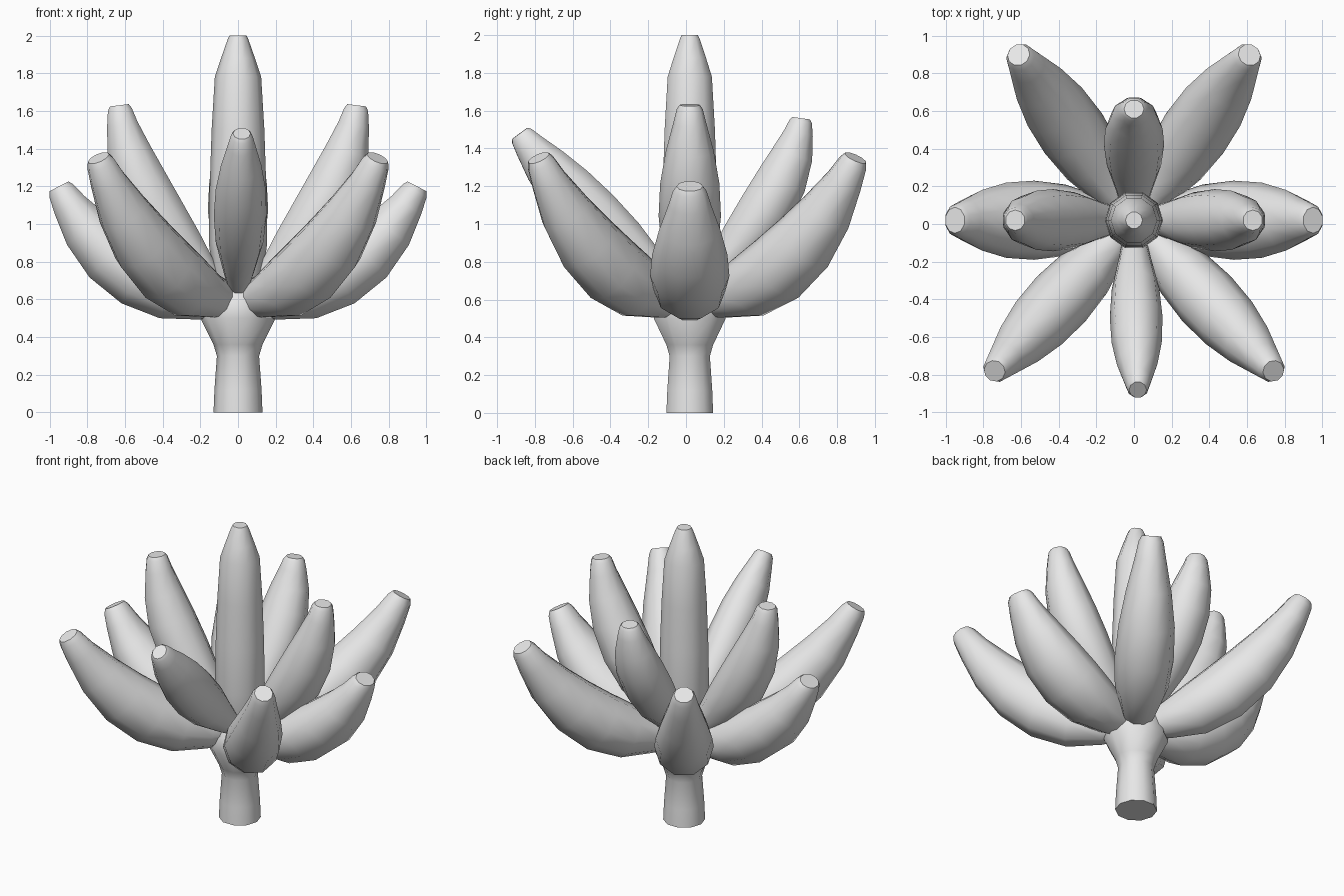
import bpy
import bmesh
import math
from mathutils import Vector

default_cube = bpy.data.objects.get("Cube")
if default_cube:
    bpy.data.objects.remove(default_cube, do_unlink=True)

SIDES = 10
CENTRE_Y = 0.02
UP = Vector((0, 0, 1))

grey = bpy.data.materials.new("plain grey")
grey.use_nodes = True
colour = (0.8, 0.8, 0.8, 1)
grey.diffuse_color = colour
grey.node_tree.nodes["Principled BSDF"].inputs["Base Color"].default_value = colour


def loft(name, rings):
    """Skin rings of (centre, axis a, axis b), where the axes carry the radii."""
    bm = bmesh.new()
    loops = []
    for centre, a, b in rings:
        loop = []
        for i in range(SIDES):
            angle = math.tau * i / SIDES
            loop.append(bm.verts.new(centre + a * math.cos(angle) + b * math.sin(angle)))
        loops.append(loop)
    for low, high in zip(loops, loops[1:]):
        for i in range(SIDES):
            j = (i + 1) % SIDES
            bm.faces.new((low[i], low[j], high[j], high[i]))
    bm.faces.new(loops[0][::-1])
    bm.faces.new(loops[-1])
    bmesh.ops.recalc_face_normals(bm, faces=bm.faces)
    mesh = bpy.data.meshes.new(name)
    bm.to_mesh(mesh)
    bm.free()
    mesh.materials.append(grey)
    obj = bpy.data.objects.new(name, mesh)
    bpy.context.collection.objects.link(obj)
    bpy.ops.object.select_all(action="DESELECT")
    obj.select_set(True)
    bpy.context.view_layer.objects.active = obj
    bpy.ops.object.shade_smooth_by_angle(angle=math.radians(42))
    return obj


def upright(name, profile):
    """Vertical part from (height, radius) pairs."""
    loft(name, [(Vector((0, CENTRE_Y, z)), Vector((r, 0, 0)), Vector((0, r, 0)))
                for z, r in profile])


# Swelling along one fruit: (position, fraction of full width)
SWELL = ((0, 0.4), (0.12, 0.62), (0.28, 0.9), (0.45, 1), (0.62, 0.95),
         (0.78, 0.77), (0.91, 0.54), (0.98, 0.42), (1, 0.33))


def fruit(name, direction, base, bend, tip, thick, wide):
    """Curved fruit in a vertical plane; base, bend and tip are (radius, height)."""
    out = Vector((direction[0], direction[1], 0)).normalized()
    side = UP.cross(out)
    p, q, s = (out * r + UP * z + Vector((0, CENTRE_Y, 0)) for r, z in (base, bend, tip))
    rings = []
    for t, width in SWELL:
        centre = p.lerp(q, t).lerp(q.lerp(s, t), t)
        normal = (q - p).lerp(s - q, t).normalized().cross(side)
        rings.append((centre, side * wide * width, normal * thick * width))
    loft(name, rings)


# Stalk with the flared hub
upright("stalk", ((0, 0.13), (0.12, 0.125), (0.3, 0.112), (0.36, 0.13),
                  (0.5, 0.2), (0.6, 0.19), (0.7, 0.12)))

# Tall middle fruit
upright("centre_fruit", ((0.55, 0.08), (0.7, 0.13), (0.9, 0.155), (1.2, 0.15), (1.5, 0.14),
                         (1.78, 0.123), (1.88, 0.09), (1.98, 0.055), (2, 0.045)))

# Mirrored fruits on both sides
for word, sign in (("left", 1), ("right", -1)):
    fruit(f"{word}_front_fruit", (sign * 0.74, -0.8),
          (0.05, 0.6), (0.67, 0.62), (1.09, 1.35), 0.19, 0.175)
    fruit(f"{word}_back_fruit", (sign * 0.6, 0.86),
          (0.05, 0.6), (0.67, 0.62), (1.07, 1.35), 0.19, 0.185)
    fruit(f"{word}_lower_fruit", (sign, 0),
          (0.05, 0.58), (0.65, 0.62), (0.95, 1.2), 0.18, 0.21)
    fruit(f"{word}_upper_fruit", (sign, 0),
          (0.08, 0.62), (0.56, 1.06), (0.63, 1.63), 0.16, 0.165)

# Single fruits at front and back
fruit("front_fruit", (0.02, -0.9), (0.08, 0.66), (0.62, 1.1), (0.9, 1.48), 0.16, 0.14)
fruit("back_fruit", (0, 1), (0.06, 0.66), (0.53, 1.13), (0.59, 1.56), 0.15, 0.16)
